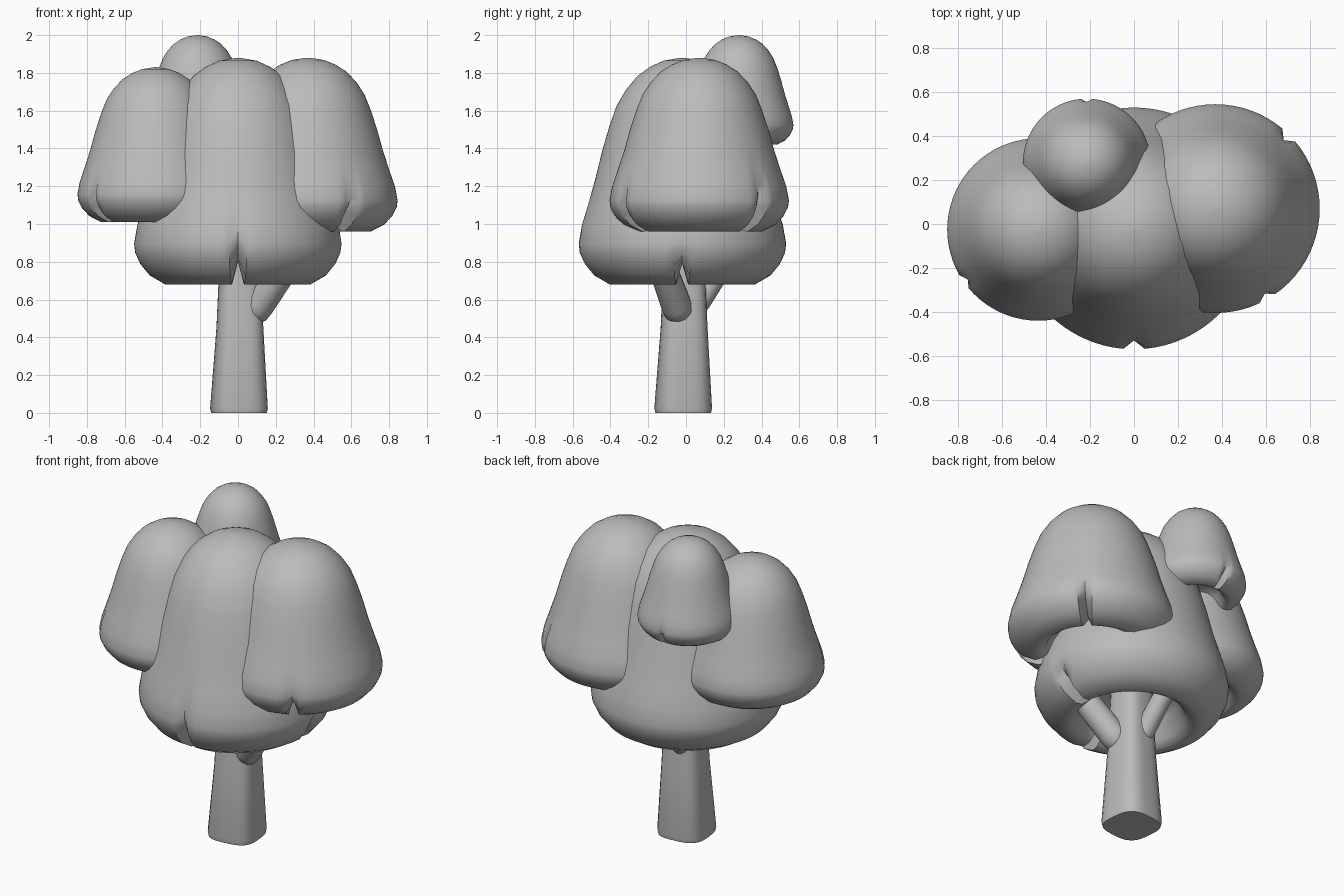
import bpy, bmesh, math
from mathutils import Vector

cube = bpy.data.objects.get("Cube")
if cube:
    bpy.data.objects.remove(cube)

grey = bpy.data.materials.new("plain grey")
grey.use_nodes = True
COLOUR = (0.5, 0.5, 0.5, 1)
grey.diffuse_color = COLOUR
grey.node_tree.nodes["Principled BSDF"].inputs["Base Color"].default_value = COLOUR


def loft(name, rings, angle=40):
    """Skin a list of equal rings, closing both ends."""
    bm = bmesh.new()
    rows = [[bm.verts.new(p) for p in ring] for ring in rings]
    n = len(rows[0])
    for a, b in zip(rows, rows[1:]):
        for i in range(n):
            j = (i + 1) % n
            bm.faces.new((a[i], a[j], b[j], b[i]))
    bm.faces.new(rows[0])
    bm.faces.new(rows[-1])
    bmesh.ops.recalc_face_normals(bm, faces=bm.faces)
    mesh = bpy.data.meshes.new(name)
    bm.to_mesh(mesh)
    bm.free()
    mesh.materials.append(grey)
    ob = bpy.data.objects.new(name, mesh)
    bpy.context.collection.objects.link(ob)
    bpy.ops.object.select_all(action='DESELECT')
    ob.select_set(True)
    bpy.context.view_layer.objects.active = ob
    bpy.ops.object.shade_smooth_by_angle(angle=math.radians(angle))
    return ob


# Cap profile (radius, height), from the hollow underside over the rim to the crown
PROFILE = [(0.02, .18), (.35, .17), (.47, .12), (.55, .03), (.62, .005), (.7, 0), (.85, .04),
           (.94, .09), (.99, .14), (1, .18), (.97, .26), (.91, .35), (.84, .46), (.77, .59),
           (.7, .7), (.63, .79), (.54, .86), (.43, .92), (.31, .96), (.18, .987), (.02, 1)]
SEGMENTS = 72


def foliage(name, x, y, bottom, top, radius, splits):
    """Rounded cap; each split is (degrees, reach up the side)."""
    cuts = {round(a / 360 * SEGMENTS) % SEGMENTS: reach for a, reach in splits}
    rings = []
    for r, h in PROFILE:
        ring = []
        for i in range(SEGMENTS):
            a = 2 * math.pi * i / SEGMENTS
            rr, hh = r, h
            if i in cuts and r > .5:
                fade = max(0, 1 - h / cuts[i])
                rr -= .14 * fade
                hh += .1 * fade ** 3
            ring.append((x + rr * radius * math.cos(a), y + rr * radius * math.sin(a),
                         bottom + hh * (top - bottom)))
        rings.append(ring)
    return loft(name, rings, 60)


foliage("main_foliage", 0, -.02, .68, 1.88, .55, [(270, .38), (0, .2)])
foliage("left_foliage", .37, .07, .96, 1.88, .475, [(300, .32), (45, .38)])
foliage("right_foliage", -.435, -.025, 1.01, 1.83, .415, [(215, .3)])
foliage("rear_foliage", -.215, .28, 1.42, 2.0, .29, [(90, .3)])


# Trunk: tapered column with a rounded-square section
def trunk_ring(z, half, cx, cy, turn=.1):
    pts = []
    for i in range(32):
        a = 2 * math.pi * i / 32
        c, s = math.cos(a), math.sin(a)
        r = half / (abs(c) ** 3.2 + abs(s) ** 3.2) ** (1 / 3.2)
        pts.append((cx + r * math.cos(a + turn), cy + r * math.sin(a + turn), z))
    return pts


loft("trunk", [trunk_ring(0, .145, .005, -.015), trunk_ring(.025, .15, .005, -.015),
               trunk_ring(.45, .122, .01, -.01), trunk_ring(.95, .1, .01, -.01)])


# Branches: blunt rounded limbs reaching up into the foliage
def branch(name, start, end, radius):
    start, end = Vector(start), Vector(end)
    turn = (end - start).to_track_quat('Z', 'Y')
    rings = []
    for t, k in ((0, .7), (.06, .95), (.15, 1), (1, .9)):
        centre = start.lerp(end, t)
        rings.append([centre + turn @ Vector((radius * k * math.cos(math.tau * i / 20),
                                              radius * k * math.sin(math.tau * i / 20), 0))
                      for i in range(20)])
    return loft(name, rings, 50)


branch("front_branch", (.07, -.03, .51), (.34, -.17, .9), .08)
branch("rear_branch", (-.01, .04, .54), (-.07, .26, .88), .06)
